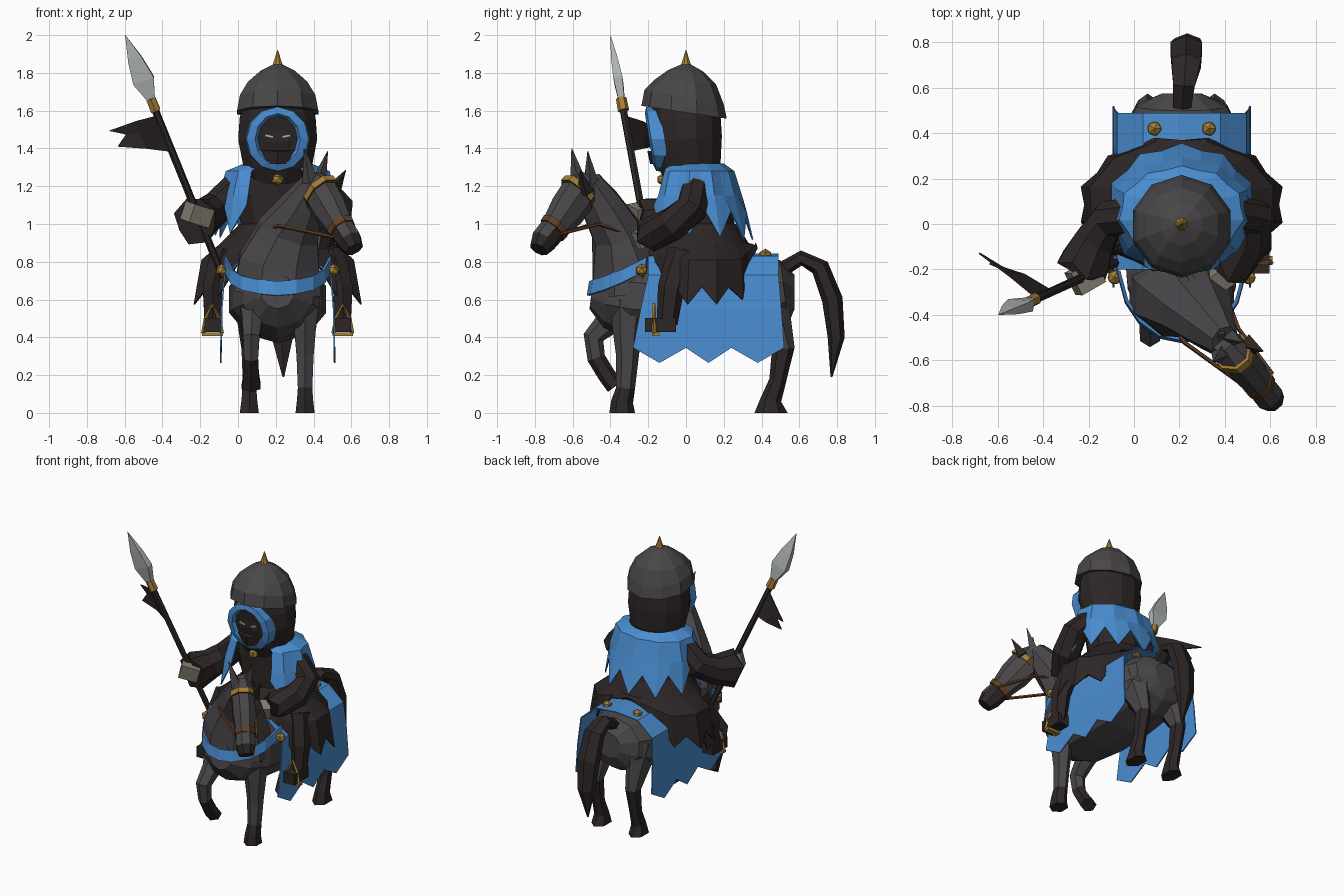
import bpy, bmesh
from math import sin, cos, pi, radians
from mathutils import Vector

if "Cube" in bpy.data.objects:
    bpy.data.objects.remove(bpy.data.objects["Cube"])


def colour(name, *rgb):
    m = bpy.data.materials.new(name)
    m.use_nodes = True
    m.diffuse_color = (*rgb, 1)
    m.node_tree.nodes["Principled BSDF"].inputs["Base Color"].default_value = (*rgb, 1)
    return m


GREY = colour("charcoal grey", .068, .062, .067)
DARK = colour("dark brown", .026, .019, .019)
BLUE = colour("blue cloth", .068, .27, .64)
GOLD = colour("gold", .37, .21, .035)
STRAP = colour("strap brown", .12, .05, .018)
GLOVE = colour("glove beige", .23, .21, .165)
STEEL = colour("pale steel", .42, .45, .44)
C = .21  # centre line of mount and rider


def build(name, verts, faces, mats, rule=None, thick=0):
    me = bpy.data.meshes.new(name)
    me.from_pydata([tuple(v) for v in verts], [], faces)
    bm = bmesh.new()
    bm.from_mesh(me)
    bmesh.ops.remove_doubles(bm, verts=bm.verts, dist=.0005)
    bmesh.ops.recalc_face_normals(bm, faces=bm.faces)
    bm.to_mesh(me)
    bm.free()
    for m in mats if isinstance(mats, list) else [mats]:
        me.materials.append(m)
    if rule:
        for p in me.polygons:
            p.material_index = rule(p.center)
    ob = bpy.data.objects.new(name, me)
    bpy.context.collection.objects.link(ob)
    if thick:
        ob.modifiers.new("thickness", "SOLIDIFY").thickness = thick
    return ob


def loft(name, rings, mats, ref=(1, 0, 0), n=8, jag=0, rule=None):
    """Rings are (x, y, z, radius along ref, radius across)."""
    pts = [Vector(r[:3]) for r in rings]
    verts, faces = [], []
    for i, r in enumerate(rings):
        t = (pts[min(i + 1, len(pts) - 1)] - pts[max(i - 1, 0)]).normalized()
        u = Vector(ref)
        u = (u - t * u.dot(t)).normalized()
        v = t.cross(u)
        for k in range(n):
            a = 2 * pi * (k + .5) / n
            p = pts[i] + u * cos(a) * r[3] + v * sin(a) * r[4]
            if jag and i == len(rings) - 1:
                p += t * jag * (k % 2)
            verts.append(p)
    for i in range(len(rings) - 1):
        for k in range(n):
            j = (k + 1) % n
            faces.append((i * n + k, i * n + j, (i + 1) * n + j, (i + 1) * n + k))
    faces += [tuple(range(n)), tuple(range(len(verts) - n, len(verts)))]
    return build(name, verts, faces, mats, rule)


def sheet(name, rows, mats, thick=.008):
    w = len(rows[0])
    faces = [(i * w + j, i * w + j + 1, (i + 1) * w + j + 1, (i + 1) * w + j)
             for i in range(len(rows) - 1) for j in range(w - 1)]
    return build(name, [p for r in rows for p in r], faces, mats, thick=thick)


def mirrored(half):
    """Points (offset, y, z) from the side to the centre line, continued to the other side."""
    return [(C - d, y, z) for d, y, z in half] + [(C + d, y, z) for d, y, z in half[-2::-1]]


def tube(name, pts, r, mat, n=5):
    return loft(name, [(*p, r, r) for p in pts], mat, ref=(.8, .6, .1), n=n)


def box(name, loc, size, mat, rot=(0, 0, 0)):
    bpy.ops.mesh.primitive_cube_add(size=1, location=loc, rotation=[radians(a) for a in rot])
    ob = bpy.context.object
    ob.name, ob.scale = name, size
    ob.data.materials.append(mat)


def stud(name, loc, r):
    bpy.ops.mesh.primitive_ico_sphere_add(subdivisions=1, radius=r, location=loc)
    bpy.context.object.name = name
    bpy.context.object.data.materials.append(GOLD)


# Horse body, neck and head
loft("horse_body", [(C, -.5, .64, .09, .09), (C, -.42, .63, .19, .18), (C, -.28, .62, .25, .23),
     (C, -.05, .6, .27, .23), (C, .2, .6, .27, .22), (C, .42, .62, .26, .21),
     (C, .52, .64, .21, .17), (C, .575, .64, .09, .09)], GREY, n=10)
loft("horse_neck", [(.21, -.3, .64, .25, .21), (.22, -.32, .8, .23, .19), (.27, -.37, .96, .175, .14),
     (.34, -.45, 1.1, .115, .115), (.4, -.52, 1.22, .065, .08)], GREY)
SIDE = (.78, .62, 0)
loft("horse_head", [(.39, -.51, 1.23, .055, .065), (.43, -.56, 1.17, .08, .11), (.49, -.63, 1.07, .08, .105),
     (.55, -.705, .97, .065, .075), (.59, -.755, .91, .068, .072), (.615, -.78, .865, .052, .052)],
     [GREY, DARK], SIDE, rule=lambda c: int(c.z < .945))
loft("noseband", [(.54, -.69, .99, .076, .086), (.555, -.71, .965, .073, .082)], STRAP, SIDE)
loft("browband", [(.43, -.56, 1.18, .088, .117), (.446, -.58, 1.155, .089, .118)], [STRAP, GOLD], SIDE,
     rule=lambda c: int(c.z > 1.165))
for name, base, tip, mat in (("right_ear", (.385, -.57, 1.22), (.35, -.605, 1.4), GREY),
                             ("left_ear", (.5, -.53, 1.17), (.57, -.56, 1.285), DARK),
                             ("forelock", (.42, -.5, 1.2), (.475, -.52, 1.385), GREY)):
    loft(name, [(*base, .048, .042), (*tip, .002, .002)], mat, SIDE, n=4)
# Crest along the back of the neck
sheet("mane", [[(.4, -.48, 1.26), (.34, -.35, 1.12), (.27, -.24, 1.0), (.22, -.16, .86)],
               [(.4, -.53, 1.2), (.35, -.46, 1.08), (.28, -.36, .95), (.22, -.3, .8)]], GREY, .03)
tube("rein_near", [(.61, -.66, .95), (.46, -.46, 1.0), (.38, -.25, .93)], .01, STRAP)
tube("rein_far", [(.51, -.73, .93), (.22, -.52, .99), (.14, -.4, .97), (.2, -.3, .93)], .01, STRAP)

# Horse legs and tail
low = lambda h: (lambda c: int(c.z < h))
for side, x in (("right", .06), ("left", .355)):
    loft("hind_leg_" + side, [(x, .4, .64, .1, .14), (x, .46, .48, .07, .1), (x, .515, .34, .048, .06),
         (x, .485, .17, .04, .045), (x, .45, .07, .047, .055), (x, .45, 0, .058, .088)],
         [GREY, DARK], n=6, rule=low(.4))
loft("fore_leg_left", [(.355, -.3, .6, .085, .1), (.355, -.31, .45, .067, .08), (.355, -.31, .3, .052, .06),
     (.355, -.32, .13, .044, .05), (.355, -.338, .06, .05, .058), (.355, -.338, 0, .058, .068)],
     [GREY, DARK], n=6, rule=low(.2))
loft("fore_leg_right", [(.075, -.28, .6, .085, .1), (.075, -.41, .48, .06, .07), (.07, -.49, .4, .05, .055),
     (.07, -.475, .29, .042, .048), (.07, -.42, .2, .047, .047), (.07, -.375, .14, .058, .048)],
     [GREY, DARK], n=6, rule=low(.3))
loft("tail", [(.21, .51, .76, .045, .04), (.22, .61, .82, .055, .04), (.23, .71, .77, .075, .05),
     (.23, .775, .6, .08, .055), (.235, .795, .4, .065, .045), (.24, .77, .19, .005, .005)], DARK, n=6)

# Blue blanket with a zigzag hem
tops = [-.2, -.1, 0, .12, .24, .36, .49]
hem_y = [-.28, -.14, 0, .12, .24, .38, .52]
rows = []
for i, (a, b) in enumerate(zip(tops, hem_y)):
    rows.append(mirrored([(.305, b, .265 if i % 2 else .345), (.3, (a + b) / 2, .55), (.285, a, .73),
                          (.17, a, .83), (0, a, .845)]))
sheet("blanket", rows, BLUE)
path = mirrored([(.285, -.22, .75), (.25, -.35, .685), (.19, -.44, .65), (.1, -.505, .63), (0, -.525, .622)])
sheet("chest_strap", [path, [(x, y + .012, z + .075) for x, y, z in path]], BLUE, .015)
for s in (-1, 1):
    stud("strap_stud", (C + s * .295, -.235, .755), .035)
    stud("rump_stud", (C + s * .12, .42, .835), .035)

# Rider: torso, ragged coat skirt and shoulder cape
loft("torso", [(C, .09, .8, .25, .22), (C, .08, .98, .2, .18), (C, .06, 1.18, .24, .16),
               (C, .03, 1.3, .15, .14)], DARK, n=10)


def ring(cy, rx, ry, z, angles, fold=0):
    out = []
    for i, a in enumerate(angles):
        f = 1 + (fold if i % 2 else -fold)
        out.append((C + rx * f * cos(a), cy + ry * f * sin(a), z(i, a) if callable(z) else z))
    return out


def drop(a):
    return min(1, max(0, (abs(cos(a)) - .25) / .5))


turn = [2 * pi * i / 24 for i in range(25)]
zig = lambda i: -.045 if i % 2 else .045
sheet("coat_skirt", [ring(.08, .2, .19, 1.0, turn), ring(.08, .3, .25, .9, turn),
      ring(.09, .41, .28, lambda i, a: .89 - .08 * drop(a), turn, .02),
      ring(.085, .445, .295, lambda i, a: .89 - .27 * drop(a) + zig(i) * (.3 + .7 * drop(a)), turn, .035)], DARK)
wrap = [radians(-58 + 296 * i / 18) for i in range(19)]
sheet("shoulder_cape", [ring(.04, .18, .16, 1.32, wrap), ring(.05, .27, .2, 1.28, wrap, .03),
      ring(.05, .305, .24, 1.15, wrap, .03),
      ring(.06, .325, .285, lambda i, a: 1.01 + zig(i) * 1.6 - .02 * sin(a), wrap, .04)], BLUE)
stud("cape_clasp", (C, -.12, 1.235), .035)

# Hood, face and helmet
loft("hood", [(C, .03, 1.23, .15, .14), (C, .02, 1.31, .188, .17), (C, .005, 1.45, .216, .192),
              (C, 0, 1.56, .208, .19), (C, -.01, 1.64, .18, .175)], DARK, n=12)
oval = [2 * pi * i / 12 for i in range(13)]
rim = []
for rx, rz, y in ((.17, .175, -.09), (.165, .17, -.16), (.12, .135, -.172), (.105, .12, -.15)):
    rim.append([(C + rx * cos(a), y - .16 * (.15 + rz * sin(a)), 1.45 + rz * sin(a)) for a in oval])
sheet("hood_trim", rim, BLUE, .004)
build("face", rim[3][:12], [tuple(range(12))], DARK)
loft("face_mask", [(C, -.15, 1.32, .06, .04), (C, -.155, 1.39, .1, .05)], DARK, n=6)
for s in (-1, 1):
    box("eye", (C + s * .045, -.186, 1.465), (.045, .008, .014), STEEL, (0, s * -12, 0))
helmet = loft("helmet", [(C, -.01, 1.59, .226, .226), (C, -.01, 1.67, .21, .21), (C, -.005, 1.75, .165, .165),
              (C, 0, 1.81, .095, .095), (C, 0, 1.845, .025, .025)], GREY, n=10)
for v in helmet.data.vertices:
    if v.co.z < 1.7:
        v.co.z -= v.co.y * .15
loft("helmet_spike", [(C, 0, 1.82, .036, .036), (C, 0, 1.92, .002, .002)], GOLD)

# Arms with ragged cuffs, gloves
loft("right_sleeve", [(0, .04, 1.2, .08, .09), (-.11, .02, 1.09, .085, .09), (-.17, -.07, 1.04, .095, .1),
     (-.215, -.17, 1.02, .12, .13)], DARK, (.8, -.6, 0), jag=.045)
loft("left_sleeve", [(.42, .05, 1.2, .08, .08), (.53, .03, 1.08, .085, .09), (.51, -.07, 1.0, .09, .095),
     (.43, -.18, .95, .09, .1)], DARK, (.6, .8, 0), jag=.045)
box("right_glove", (-.215, -.235, 1.05), (.125, .11, .1), GLOVE, (10, 15, 30))
box("left_glove", (.37, -.245, .925), (.1, .09, .09), GLOVE, (20, 0, 35))

# Rider legs, boots and stirrups
for s in (-1, 1):
    x = C + s * .345
    loft("leg", [(C + s * .29, -.02, .85, .07, .08), (x, -.08, .66, .06, .07), (x, -.1, .47, .048, .055)], DARK, n=6)
    box("boot", (x, -.135, .465), (.085, .165, .075), DARK)
    box("stirrup_base", (x, -.16, .417), (.11, .04, .018), GOLD)
    tube("stirrup_arch", [(x - .05, -.17, .42), (x - .035, -.17, .5), (x, -.17, .575), (x + .035, -.17, .5),
                          (x + .05, -.17, .42)], .011, GOLD, 4)

# Spear with pennant
tube("spear_shaft", [(-.08, -.17, .72), (-.445, -.335, 1.62)], .02, DARK, 6)
loft("spear_collar", [(-.436, -.331, 1.6, .03, .03), (-.462, -.343, 1.665, .028, .028)], GOLD, n=6)
loft("spear_blade", [(-.46, -.342, 1.66, .03, .024), (-.5, -.358, 1.76, .082, .034), (-.545, -.378, 1.87, .055, .024),
     (-.597, -.4, 2.0, .001, .001)], STEEL, n=4)
sheet("pennant", [[(-.425, -.325, 1.575), (-.54, -.23, 1.545), (-.68, -.125, 1.495)],
                  [(-.395, -.31, 1.49), (-.52, -.22, 1.48), (-.59, -.18, 1.475)],
                  [(-.355, -.295, 1.385), (-.48, -.22, 1.4), (-.635, -.17, 1.41)]], DARK)
